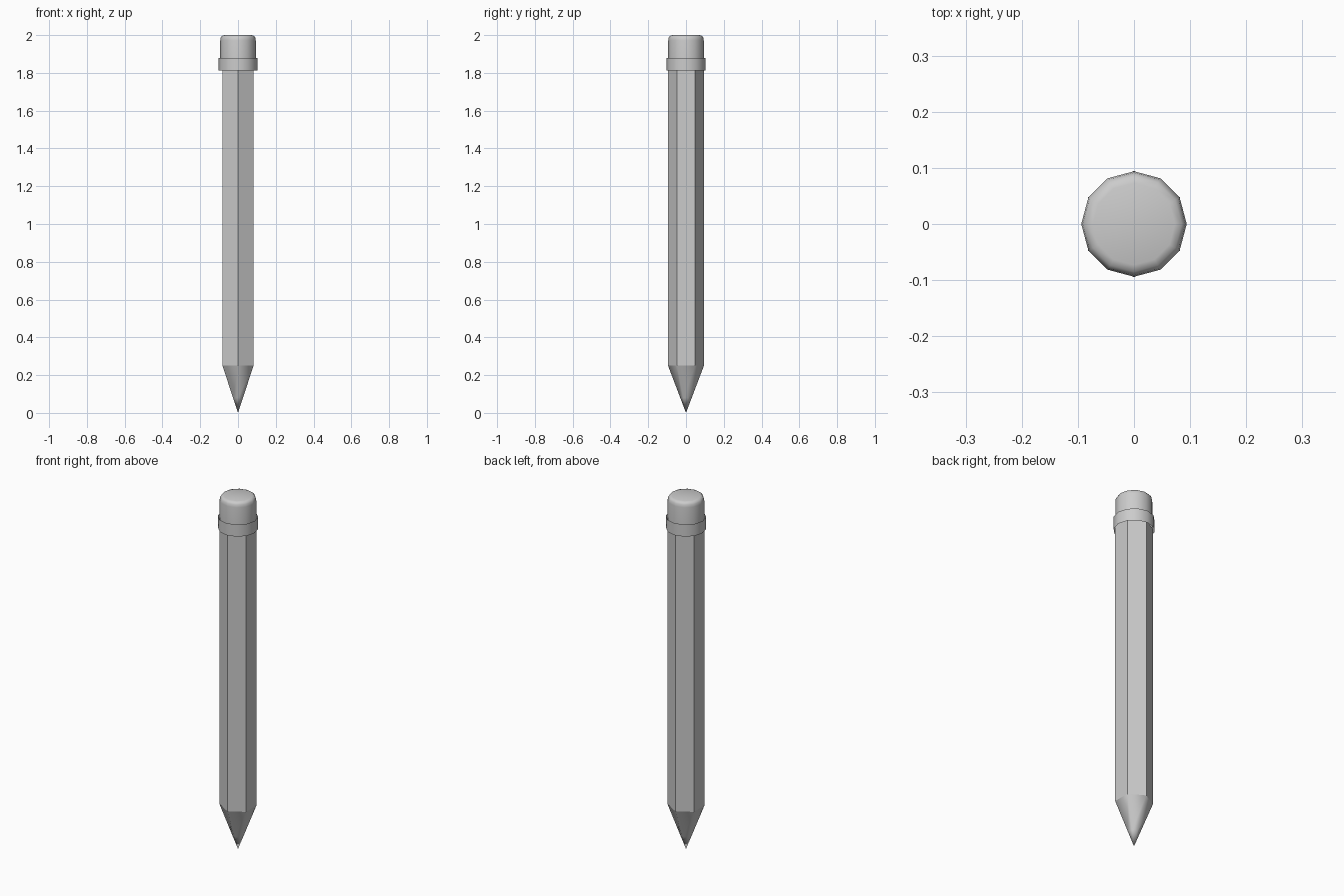
import bpy, bmesh, math

if "Cube" in bpy.data.objects:
    bpy.data.objects.remove(bpy.data.objects["Cube"])


def lathe(name, profile, sides, phase=0.0, smooth=None, cap_top=False):
    """Revolve (radius, z) points into a faceted surface; radius 0 makes a point."""
    bm = bmesh.new()
    rings = []
    for r, z in profile:
        if r == 0:
            rings.append([bm.verts.new((0, 0, z))] * sides)
        else:
            rings.append([bm.verts.new((r * math.cos(phase + math.tau * i / sides),
                                        r * math.sin(phase + math.tau * i / sides), z))
                          for i in range(sides)])
    for low, high in zip(rings, rings[1:]):
        for i in range(sides):
            j = (i + 1) % sides
            corners = list(dict.fromkeys((low[i], low[j], high[j], high[i])))
            bm.faces.new(corners)
    if cap_top:
        bm.faces.new(rings[-1])
    mesh = bpy.data.meshes.new(name)
    bm.to_mesh(mesh)
    bm.free()
    obj = bpy.data.objects.new(name, mesh)
    bpy.context.collection.objects.link(obj)
    if smooth:
        bpy.ops.object.select_all(action='DESELECT')
        obj.select_set(True)
        bpy.context.view_layer.objects.active = obj
        bpy.ops.object.shade_smooth_by_angle(angle=math.radians(smooth))
    return obj


HEX = math.pi / 2      # hexagon corners point along y
R = 0.095              # shaft corner radius
Z_CUT, Z_LEAD = 0.25, 0.08

# Hexagonal shaft with flat faces
lathe("shaft", [(R, Z_CUT), (R, 1.83)], 6, HEX, cap_top=True)

# Sharpened wood and lead point
r_lead = R * Z_LEAD / Z_CUT
lathe("sharpened_wood", [(r_lead, Z_LEAD), (R, Z_CUT)], 6, HEX, smooth=65)
lathe("lead", [(0, 0), (r_lead, Z_LEAD)], 6, HEX, smooth=65)

# Open metal band
lathe("ferrule", [(0.103, 1.812), (0.103, 1.88)], 12, smooth=40)

# Rounded eraser
lathe("eraser", [(0.094, 1.83), (0.094, 1.972), (0.0915, 1.987),
                 (0.085, 1.996), (0.073, 2.0)], 12, smooth=50, cap_top=True)
